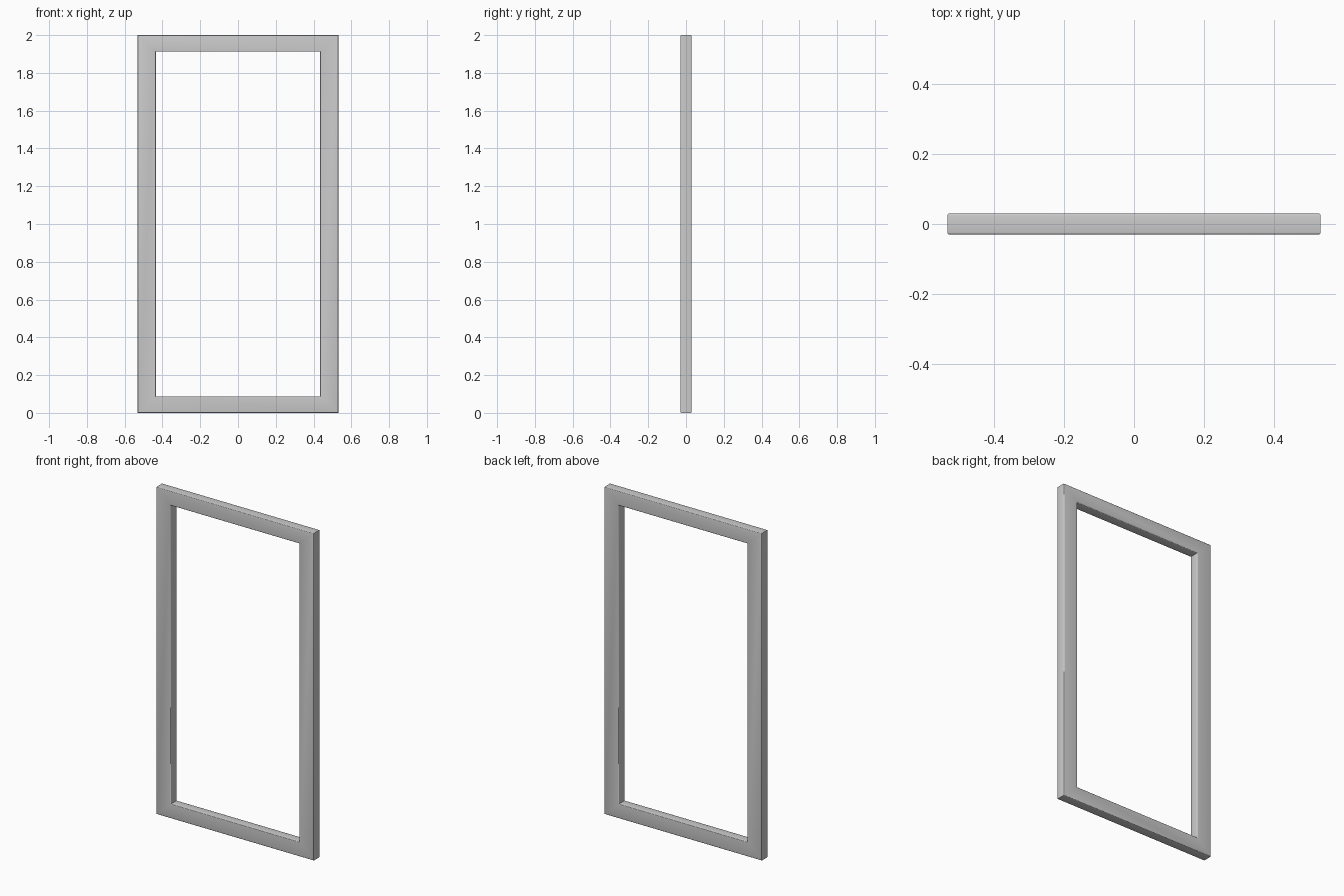
import bpy
import bmesh

if "Cube" in bpy.data.objects:
    bpy.data.objects.remove(bpy.data.objects["Cube"])

HALF_DEPTH = 0.03
OUTER = (0.532, 0.0, 2.0)      # half width, bottom, top
INNER = (0.434, 0.088, 1.912)


def ring(bm, size, y):
    w, lo, hi = size
    return [bm.verts.new((x, y, z)) for x, z in ((-w, lo), (w, lo), (w, hi), (-w, hi))]


# Rectangular frame: four closed rings joined into front, back, rim and reveal
bm = bmesh.new()
rings = [ring(bm, OUTER, -HALF_DEPTH), ring(bm, OUTER, HALF_DEPTH),
         ring(bm, INNER, HALF_DEPTH), ring(bm, INNER, -HALF_DEPTH)]
for a, b in zip(rings, rings[1:] + rings[:1]):
    for i in range(4):
        j = (i + 1) % 4
        bm.faces.new((a[i], a[j], b[j], b[i]))
bmesh.ops.recalc_face_normals(bm, faces=bm.faces)

# Softly rounded long edges, sharp mitred corners
weights = bm.edges.layers.float.new("bevel_weight_edge")
for e in bm.edges:
    a, b = (v.co for v in e.verts)
    along_frame = abs(a.y - b.y) < 1e-6 and (abs(a.x - b.x) < 1e-6 or abs(a.z - b.z) < 1e-6)
    e[weights] = 1.0 if along_frame else 0.0

mesh = bpy.data.meshes.new("frame")
bm.to_mesh(mesh)
bm.free()
frame = bpy.data.objects.new("frame", mesh)
bpy.context.collection.objects.link(frame)

bevel = frame.modifiers.new("rounded_edges", "BEVEL")
bevel.limit_method = "WEIGHT"
bevel.width = 0.006
bevel.segments = 3

bpy.context.view_layer.objects.active = frame
frame.select_set(True)
bpy.ops.object.modifier_apply(modifier=bevel.name)
bpy.ops.object.shade_smooth_by_angle(angle=0.7)
